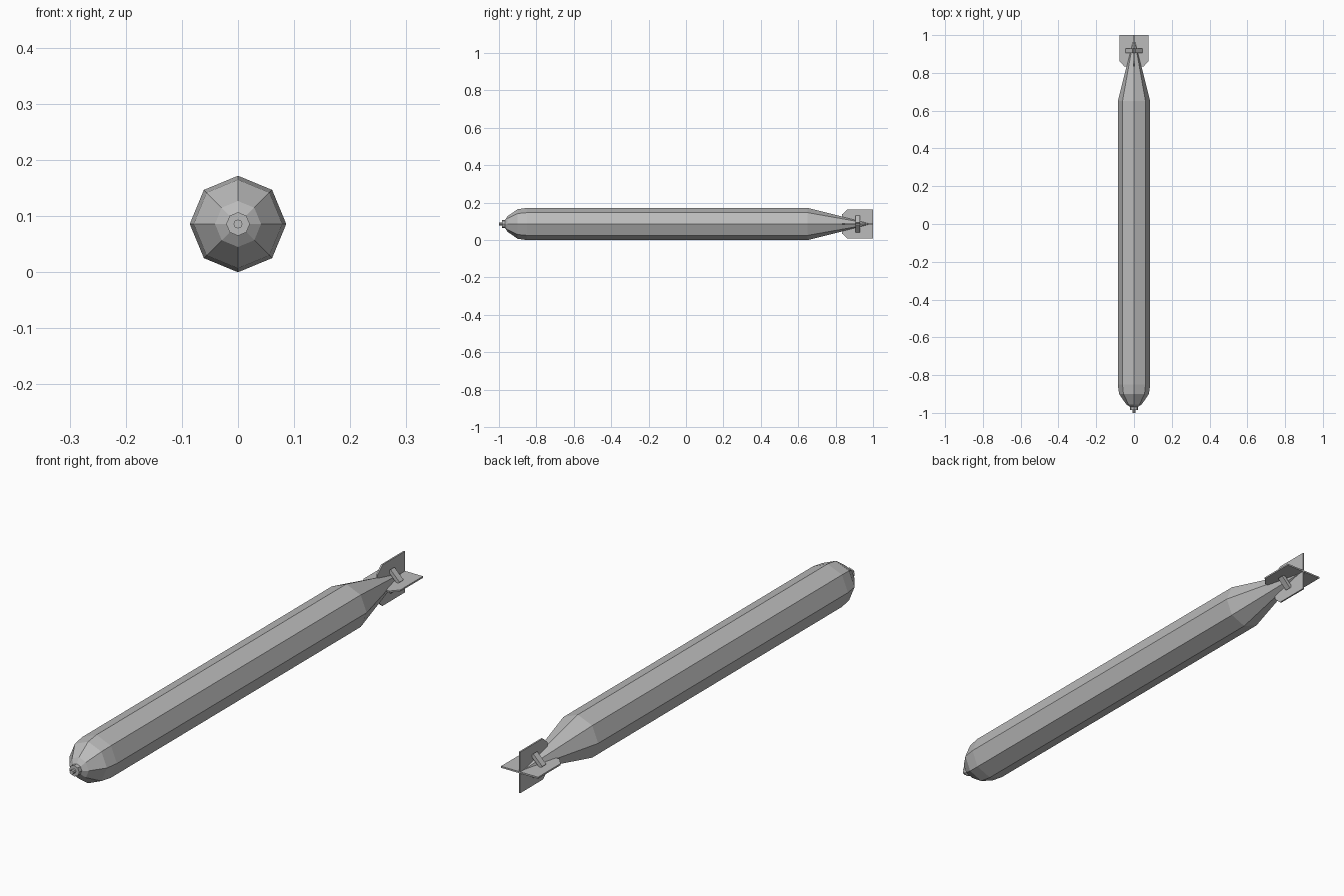
import bpy, bmesh
from math import pi, sin, cos
from mathutils import Matrix, Vector

cube = bpy.data.objects.get("Cube")
if cube:
    bpy.data.objects.remove(cube, do_unlink=True)

R = 0.086            # hull radius, also the axis height
SIDES = 8

grey = bpy.data.materials.new("steel_grey")
grey.use_nodes = True
grey.diffuse_color = (0.5, 0.5, 0.5, 1)
grey.node_tree.nodes["Principled BSDF"].inputs["Base Color"].default_value = (0.5, 0.5, 0.5, 1)


def finish(name, bm):
    bmesh.ops.recalc_face_normals(bm, faces=bm.faces)
    mesh = bpy.data.meshes.new(name)
    bm.to_mesh(mesh)
    bm.free()
    mesh.materials.append(grey)
    obj = bpy.data.objects.new(name, mesh)
    obj.location.z = R
    bpy.context.collection.objects.link(obj)
    return obj


def lathe(name, profile):
    """Faceted solid around the y axis from (y, radius) pairs."""
    bm = bmesh.new()
    rings = [[bm.verts.new((r * cos(2 * pi * i / SIDES), y, r * sin(2 * pi * i / SIDES)))
              for i in range(SIDES)] for y, r in profile]
    for a, b in zip(rings, rings[1:]):
        for i in range(SIDES):
            j = (i + 1) % SIDES
            bm.faces.new((a[i], a[j], b[j], b[i]))
    bm.faces.new(rings[0])
    bm.faces.new(rings[-1])
    return finish(name, bm)


# Hull with blunt nose and long tapered tail
lathe("hull", [(-0.968, 0.021), (-0.955, 0.041), (-0.90, 0.079), (-0.85, R),
               (0.65, R), (0.985, 0.002)])

# Nose fuze: collar and pin
lathe("nose_collar", [(-0.984, 0.021), (-0.966, 0.021)])
lathe("nose_pin", [(-1.0, 0.008), (-0.98, 0.008)])

# Four tail fins with clipped leading corners
FIN = [(0, 0.835), (0.052, 0.835), (0.078, 0.864), (0.078, 1.0), (0, 1.0)]
for k, side in enumerate(("left", "top", "right", "bottom")):
    bm = bmesh.new()
    face = bm.faces.new([bm.verts.new((x, y, -0.003)) for x, y in FIN])
    ext = bmesh.ops.extrude_face_region(bm, geom=[face])
    bmesh.ops.translate(bm, vec=Vector((0, 0, 0.006)),
                        verts=[v for v in ext["geom"] if isinstance(v, bmesh.types.BMVert)])
    bm.transform(Matrix.Rotation(-k * pi / 2, 4, "Y"))
    finish(side + "_fin", bm)

# Four short braces set diagonally between the fins
for k in range(4):
    bm = bmesh.new()
    bmesh.ops.create_cube(bm, size=1)
    bm.transform(Matrix.Rotation(pi / 4 + k * pi / 2, 4, "Y")
                 @ Matrix.Translation((0.031, 0.917, 0))
                 @ Matrix.Diagonal((0.014, 0.024, 0.054, 1)))
    finish("fin_brace_%d" % (k + 1), bm)
